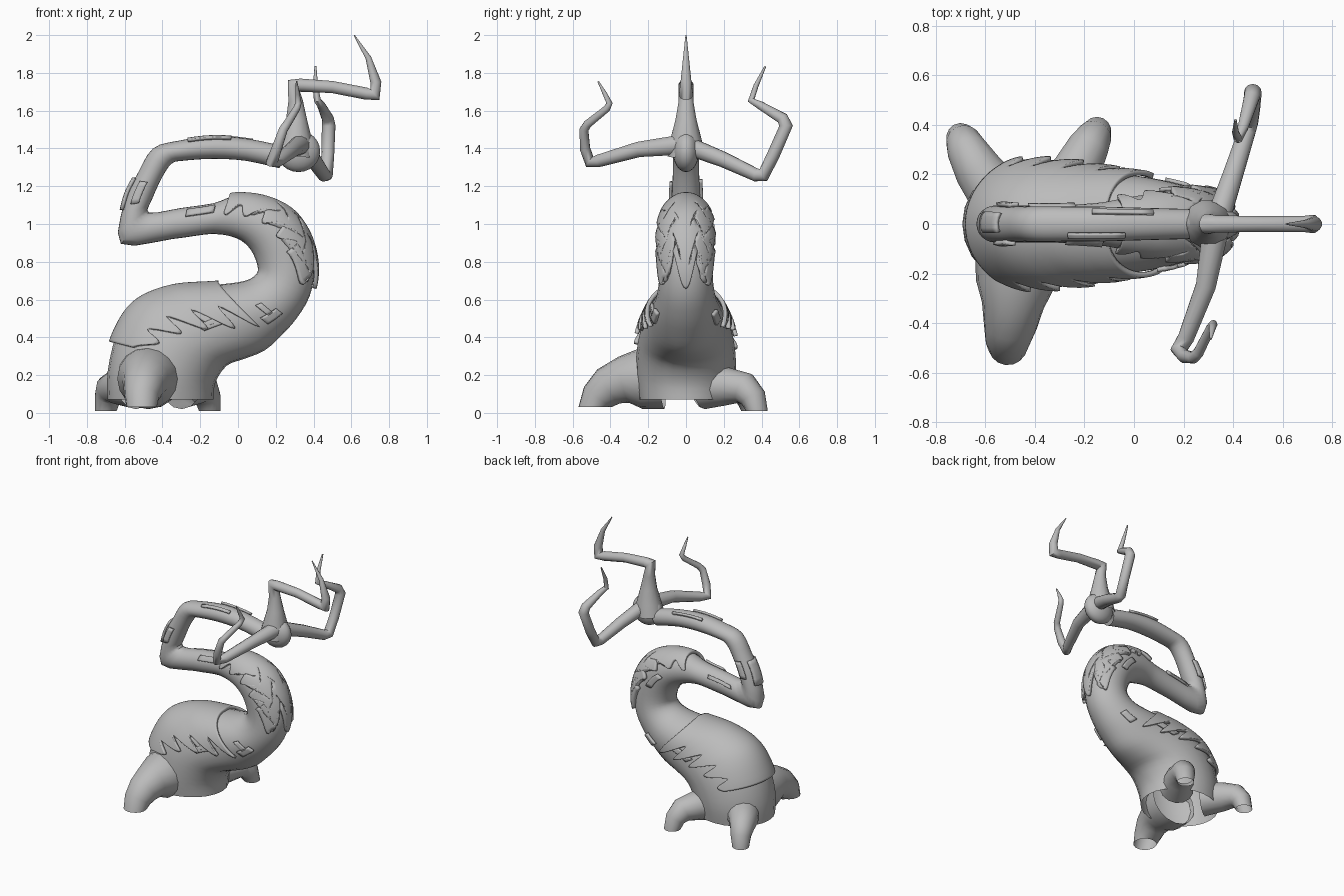
import bpy, bmesh, math
from mathutils import Vector

cube = bpy.data.objects.get("Cube")
if cube:
    bpy.data.objects.remove(cube, do_unlink=True)

bark = bpy.data.materials.new("grey bark")
bark.use_nodes = True
GREY = (0.5, 0.5, 0.5, 1)
bark.diffuse_color = GREY
bark.node_tree.nodes["Principled BSDF"].inputs["Base Color"].default_value = GREY


def grid_object(name, rows, closed, cap=False, angle=45):
    """Skin rows of points into a smooth-shaded mesh."""
    bm = bmesh.new()
    vs = [[bm.verts.new(p) for p in r] for r in rows]
    n = len(rows[0])
    for r0, r1 in zip(vs, vs[1:]):
        for j in range(n if closed else n - 1):
            k = (j + 1) % n
            bm.faces.new((r0[j], r0[k], r1[k], r1[j]))
    if cap:
        bm.faces.new(vs[-1])
    bmesh.ops.recalc_face_normals(bm, faces=bm.faces)
    me = bpy.data.meshes.new(name)
    bm.to_mesh(me)
    bm.free()
    me.materials.append(bark)
    ob = bpy.data.objects.new(name, me)
    bpy.context.collection.objects.link(ob)
    bpy.ops.object.select_all(action='DESELECT')
    ob.select_set(True)
    bpy.context.view_layer.objects.active = ob
    bpy.ops.object.shade_smooth_by_angle(angle=math.radians(angle))
    return ob


# Trunk sections: one edge (x, z), opposite edge (x, z), half depth
SECTIONS = [
    (-.69, .07, -.13, .07, .25), (-.69, .22, -.12, .16, .265),
    (-.64, .42, -.06, .25, .26), (-.53, .58, .03, .285, .24),
    (-.34, .66, .14, .33, .21), (-.1, .68, .23, .41, .185),
    (.04, .7, .31, .5, .16), (.1, .74, .38, .62, .145),
    (.1, .79, .405, .77, .14), (.07, .86, .37, .93, .14),
    (.02, .91, .28, 1.06, .135), (-.04, .935, .14, 1.13, .12),
    (-.1, .945, -.02, 1.145, .1), (-.17, .945, -.13, 1.11, .085),
    (-.35, .92, -.3, 1.085, .075), (-.62, .895, -.47, 1.06, .075),
    (-.6, 1.12, -.455, 1.13, .075), (-.53, 1.27, -.4, 1.25, .07),
    (-.45, 1.4, -.35, 1.32, .07), (-.32, 1.44, -.29, 1.335, .07),
    (-.13, 1.465, -.13, 1.345, .07), (.06, 1.45, .04, 1.335, .065),
    (.25, 1.41, .22, 1.295, .06)]


def section(s):
    """Catmull-Rom blend of the sections."""
    s = max(0, min(s, len(SECTIONS) - 1.0001))
    i, t = int(s), s % 1
    a, b, c, d = (SECTIONS[max(0, min(i + k, len(SECTIONS) - 1))] for k in (-1, 0, 1, 2))
    return [q + .5 * t * (r - p + t * (2*p - 5*q + 4*r - w + t * (3*(q - r) + w - p)))
            for p, q, r, w in zip(a, b, c, d)]


def on_trunk(s, ang, lift=0):
    """Point on the trunk; 0 degrees is the first edge, +90 is the back."""
    ax, az, bx, bz, w = section(s)
    h = Vector(((ax - bx) / 2, 0, (az - bz) / 2))
    mid = Vector(((ax + bx) / 2, 0, (az + bz) / 2))
    c, sn = math.cos(math.radians(ang)), math.sin(math.radians(ang))
    nrm = (h * (c / h.length_squared) + Vector((0, sn / w, 0))).normalized()
    return mid + h * c + Vector((0, w * sn, 0)) + nrm * lift


STEPS = (len(SECTIONS) - 1) * 3
grid_object("trunk", [[on_trunk(i / 3, j * 15) for j in range(24)]
                      for i in range(STEPS + 1)], True)


def saw(x):
    """Rounded drip wave from 0 to 1."""
    return abs(math.sin(math.pi * x)) ** 1.5


def thicken(ob, t):
    m = ob.modifiers.new("thickness", 'SOLIDIFY')
    m.thickness, m.offset = t, 0


# Moss on the hump: long drips toward the front of the lean
def hump_moss(u, v):
    side = 52 + 22 * u + (18 + 26 * u) * saw(u * 4.5 + (.3 if v > 0 else 0))
    return on_trunk(1.75 + u * (3.3 - .35 * abs(v)), v * side, .015)


# Moss on the loop: drips at both sides and at the lower end
def loop_moss(u, v):
    side = 48 + 30 * saw(u * 4 + .35) + 10 * (v > 0)
    end = 3.6 + 1.3 * saw(v * 1.5 + .5)
    return on_trunk(12.2 - u * end, 180 + v * side, .013)


for name, f in (("hump_moss", hump_moss), ("loop_moss", loop_moss)):
    ob = grid_object(name, [[f(i / 54, j / 20 - 1) for j in range(41)]
                            for i in range(55)], False)
    thicken(ob, .022)


# Raised bark chips: position along trunk, length, angle, angular width
CHIPS = [(5, .8, 245, 14), (5.3, .25, 262, 24), (3.3, .9, 268, 10), (3.6, .3, 278, 22),
         (5, .8, 118, 14), (3.5, .9, 88, 10), (9, 1.2, 85, 16),
         (12.9, .9, 235, 26), (13.6, .9, 120, 16), (15.8, 1, 5, 60),
         (15.9, .8, 280, 30), (16, .8, 85, 30), (19.3, 1.2, 322, 16), (19.8, 1.3, 40, 14)]
for s, length, ang, width in CHIPS:
    ob = grid_object("bark_chip", [[on_trunk(s + length * i / 5, ang + width * (j / 4 - .5), .008)
                                    for j in range(5)] for i in range(6)], False)
    thicken(ob, .016)


def sweep(name, path, n=12, flat_end=False, cap=True):
    """Tapered tube through (x, y, z, radius) points with mitred corners."""
    pts = [Vector(p[:3]) for p in path]
    dirs = [(b - a).normalized() for a, b in zip(pts, pts[1:])]
    rows, side, prev = [], None, None
    for i, p in enumerate(pts):
        t = (dirs[max(i - 1, 0)] + dirs[min(i, len(dirs) - 1)]).normalized()
        if flat_end and i == len(pts) - 1:
            t = Vector((0, 0, -1))
        side = t.orthogonal().normalized() if prev is None else prev.rotation_difference(t) @ side
        up, prev = t.cross(side), t
        rows.append([p + path[i][3] * (side * math.cos(a) + up * math.sin(a))
                     for a in (math.tau * j / n for j in range(n))])
    return grid_object(name, rows, True, cap, 60)


# Three twig branches and their swollen joint
sweep("top_branch", [(.3, 0, 1.36, .1), (.31, 0, 1.45, .085), (.31, 0, 1.55, .058),
                     (.305, 0, 1.65, .04), (.295, 0, 1.735, .042), (.33, 0, 1.735, .036),
                     (.5, 0, 1.725, .033), (.68, 0, 1.69, .033), (.725, 0, 1.685, .038),
                     (.73, 0, 1.75, .03), (.69, 0, 1.88, .016), (.615, 0, 2, .003)])
sweep("back_branch", [(.34, .02, 1.41, .05), (.4, .2, 1.34, .042), (.455, .37, 1.26, .036),
                      (.465, .41, 1.26, .037), (.475, .46, 1.36, .034), (.48, .53, 1.52, .036),
                      (.475, .51, 1.56, .032), (.44, .39, 1.63, .022), (.42, .345, 1.655, .019),
                      (.41, .37, 1.73, .014), (.41, .42, 1.835, .005)])
sweep("front_branch", [(.33, -.02, 1.42, .055), (.29, -.25, 1.395, .042), (.21, -.46, 1.335, .034),
                       (.18, -.51, 1.33, .033), (.205, -.535, 1.4, .028), (.24, -.54, 1.5, .024),
                       (.26, -.52, 1.53, .022), (.31, -.42, 1.61, .019), (.32, -.405, 1.64, .017),
                       (.315, -.43, 1.69, .012), (.31, -.465, 1.755, .004)])
bpy.ops.mesh.primitive_uv_sphere_add(segments=20, ring_count=12, radius=1, location=(.32, 0, 1.385))
joint = bpy.context.object
joint.name = "branch_joint"
joint.scale = (.115, .07, .11)
joint.data.materials.append(bark)
bpy.ops.object.shade_smooth_by_angle()

# Three spreading roots with open undersides
sweep("front_root", [(-.47, -.13, .19, .17), (-.48, -.24, .18, .16), (-.49, -.33, .175, .125),
                     (-.5, -.41, .14, .108), (-.51, -.465, .085, .092), (-.51, -.49, .03, .08)],
      16, True, False)
sweep("back_left_root", [(-.3, .1, .14, .12), (-.23, .22, .14, .1), (-.185, .31, .13, .085),
                         (-.16, .355, .08, .07), (-.15, .375, .01, .058)], 14, True, False)
sweep("back_right_root", [(-.54, .1, .14, .12), (-.63, .22, .14, .1), (-.675, .3, .125, .082),
                          (-.69, .335, .08, .07), (-.7, .35, .01, .058)], 14, True, False)
